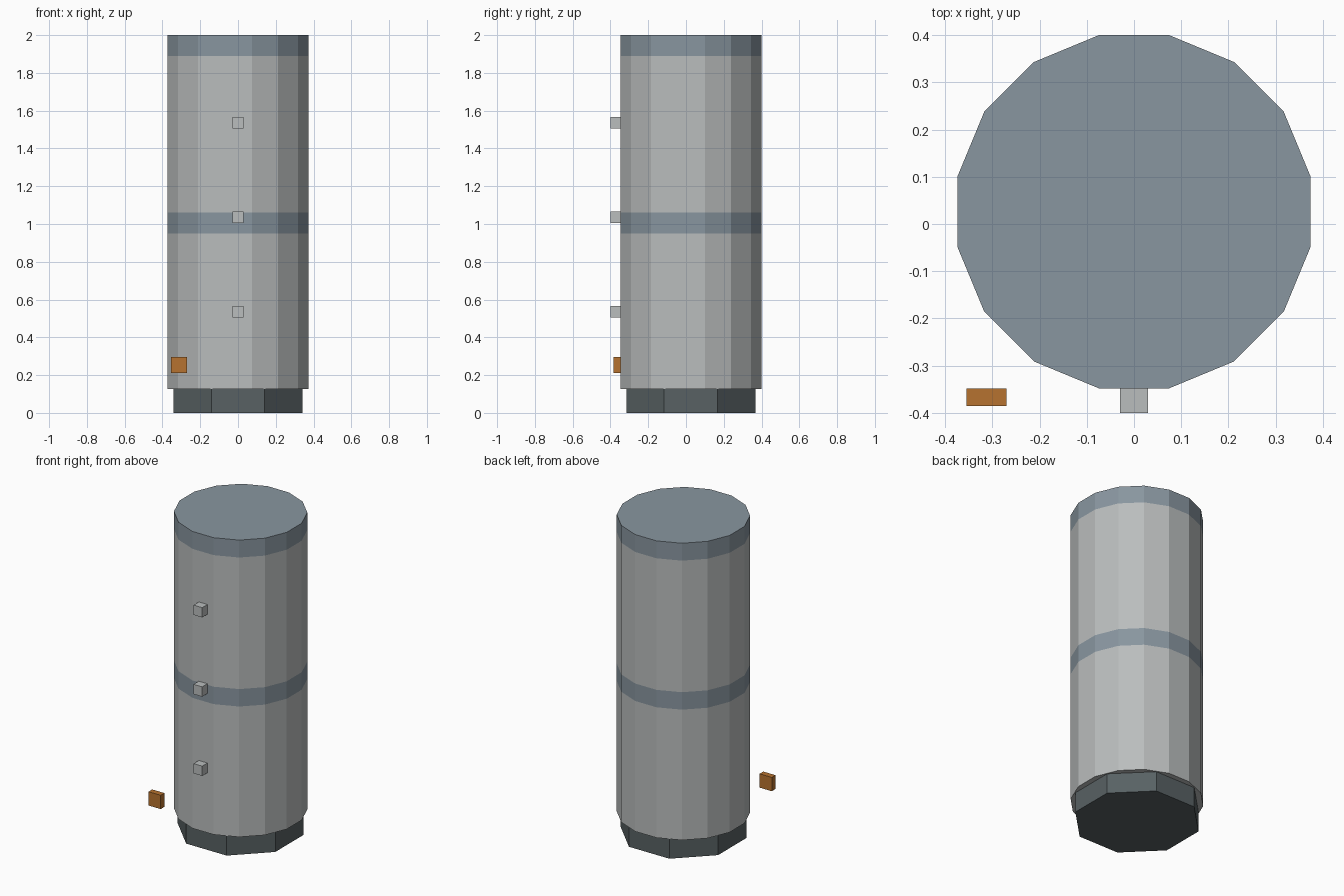
import bpy, bmesh, math

if "Cube" in bpy.data.objects:
    bpy.data.objects.remove(bpy.data.objects["Cube"], do_unlink=True)

CENTRE_Y = 0.026


def material(name, rgb):
    m = bpy.data.materials.new(name)
    m.use_nodes = True
    m.diffuse_color = (*rgb, 1)
    bsdf = next(n for n in m.node_tree.nodes if n.type == 'BSDF_PRINCIPLED')
    bsdf.inputs["Base Color"].default_value = (*rgb, 1)
    return m


shell_grey = material("shell grey", (0.49, 0.51, 0.51))
band_blue = material("band blue grey", (0.25, 0.305, 0.35))
base_dark = material("dark base grey", (0.098, 0.12, 0.126))
orange = material("orange", (0.47, 0.17, 0.029))


def finish(name, bm, mats):
    bmesh.ops.recalc_face_normals(bm, faces=bm.faces)
    me = bpy.data.meshes.new(name)
    bm.to_mesh(me)
    bm.free()
    for m in mats:
        me.materials.append(m)
    ob = bpy.data.objects.new(name, me)
    bpy.context.collection.objects.link(ob)
    return ob


def prism(name, sides, apothem, heights, mats, slots):
    """Stacked flat-sided prism; slots gives the material of each storey."""
    bm = bmesh.new()
    radius = apothem / math.cos(math.pi / sides)
    rings = []
    for z in heights:
        angles = [(i + 0.5) * math.tau / sides for i in range(sides)]
        rings.append([bm.verts.new((radius * math.cos(a), CENTRE_Y + radius * math.sin(a), z))
                      for a in angles])
    for low, high, slot in zip(rings, rings[1:], slots):
        for i in range(sides):
            j = (i + 1) % sides
            bm.faces.new((low[i], low[j], high[j], high[i])).material_index = slot
    bm.faces.new(rings[0][::-1]).material_index = slots[0]
    bm.faces.new(rings[-1]).material_index = slots[-1]
    return finish(name, bm, mats)


def block(name, low, high, mat):
    bm = bmesh.new()
    bmesh.ops.create_cube(bm, size=1)
    for v in bm.verts:
        v.co = [low[k] + (v.co[k] + 0.5) * (high[k] - low[k]) for k in range(3)]
    return finish(name, bm, [mat])


# Octagonal foot
prism("base", 8, 0.341, [0, 0.127], [base_dark], [0])

# Sixteen-sided shell with flush middle and top bands
prism("tank_shell", 16, 0.374, [0.127, 0.95, 1.06, 1.89, 2.0],
      [shell_grey, band_blue], [0, 1, 0, 1])

# Pegs up the front
for i, z in enumerate((0.505, 1.005, 1.505)):
    block(f"front_peg_{i + 1}", (-0.03, -0.40, z), (0.03, -0.34, z + 0.062), shell_grey)

# Small orange block set off the lower right of the shell
block("orange_block", (-0.355, -0.385, 0.21), (-0.27, -0.348, 0.297), orange)
